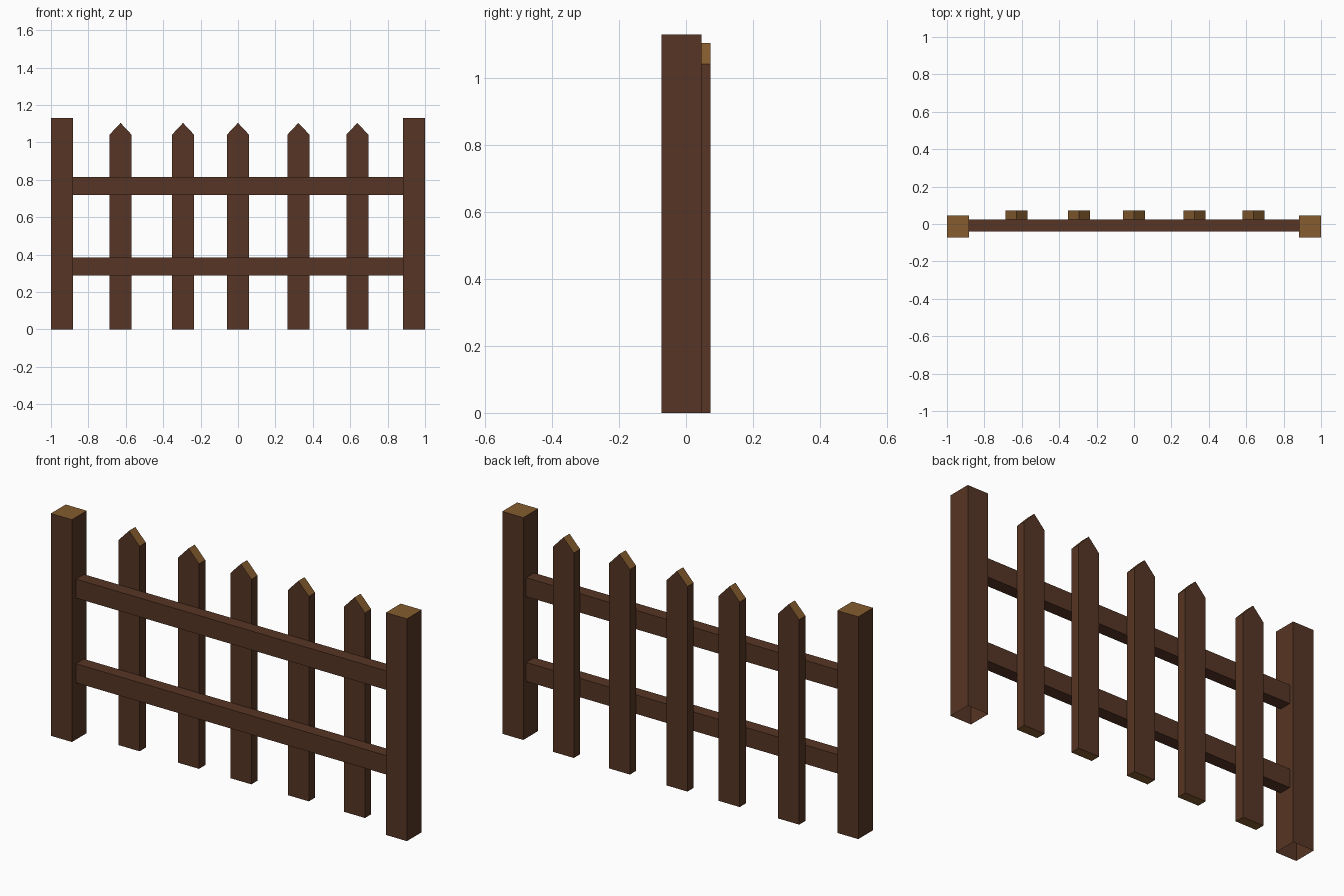
import bpy, bmesh

if "Cube" in bpy.data.objects:
    bpy.data.objects.remove(bpy.data.objects["Cube"])

def material(name, rgb):
    m = bpy.data.materials.new(name)
    m.diffuse_color = (*rgb, 1)
    m.use_nodes = True
    m.node_tree.nodes["Principled BSDF"].inputs["Base Color"].default_value = m.diffuse_color
    return m

BARK = material("dark brown wood", (0.095, 0.036, 0.018))
GRAIN = material("cut end grain", (0.235, 0.107, 0.028))

def board(name, profile, y0, y1, is_cut=None, is_open=None):
    """Extrude an x-z profile along y; mark cut ends and drop hidden open ends by face normal."""
    bm = bmesh.new()
    face = bm.faces.new([bm.verts.new((x, y0, z)) for x, z in profile])
    ext = bmesh.ops.extrude_face_region(bm, geom=[face], use_keep_orig=True)
    bmesh.ops.translate(bm, vec=(0, y1 - y0, 0),
                        verts=[g for g in ext["geom"] if isinstance(g, bmesh.types.BMVert)])
    bmesh.ops.recalc_face_normals(bm, faces=bm.faces[:])
    bm.normal_update()
    for f in bm.faces:
        f.material_index = int(bool(is_cut and is_cut(f.normal)))
    if is_open:
        bmesh.ops.delete(bm, geom=[f for f in bm.faces if is_open(f.normal)],
                         context='FACES_ONLY')
    mesh = bpy.data.meshes.new(name)
    bm.to_mesh(mesh)
    bm.free()
    mesh.materials.append(BARK)
    mesh.materials.append(GRAIN)
    obj = bpy.data.objects.new(name, mesh)
    bpy.context.collection.objects.link(obj)
    return obj

def rect(x0, x1, z0, z1):
    return [(x0, z0), (x1, z0), (x1, z1), (x0, z1)]

# end posts, pale cut tops, open undersides
for side, x in (("left", -0.941), ("right", 0.941)):
    board(side + "_post", rect(x - 0.059, x + 0.059, 0, 1.129), -0.073, 0.046,
          is_cut=lambda n: n.z > 0.5, is_open=lambda n: n.z < -0.5)

# horizontal rails between the posts
for level, z in (("lower", 0.289), ("upper", 0.719)):
    board(level + "_rail", rect(-0.882, 0.882, z, z + 0.096), -0.041, 0.023,
          is_open=lambda n: abs(n.x) > 0.5)

# pointed pickets behind the rails, pale on cut points and undersides
for i, x in enumerate((-0.628, -0.294, 0, 0.323, 0.638)):
    w = 0.059
    board(f"picket_{i + 1}",
          [(x - w, 0), (x + w, 0), (x + w, 1.041), (x, 1.104), (x - w, 1.041)],
          0.023, 0.073, is_cut=lambda n: abs(n.z) > 0.3)
